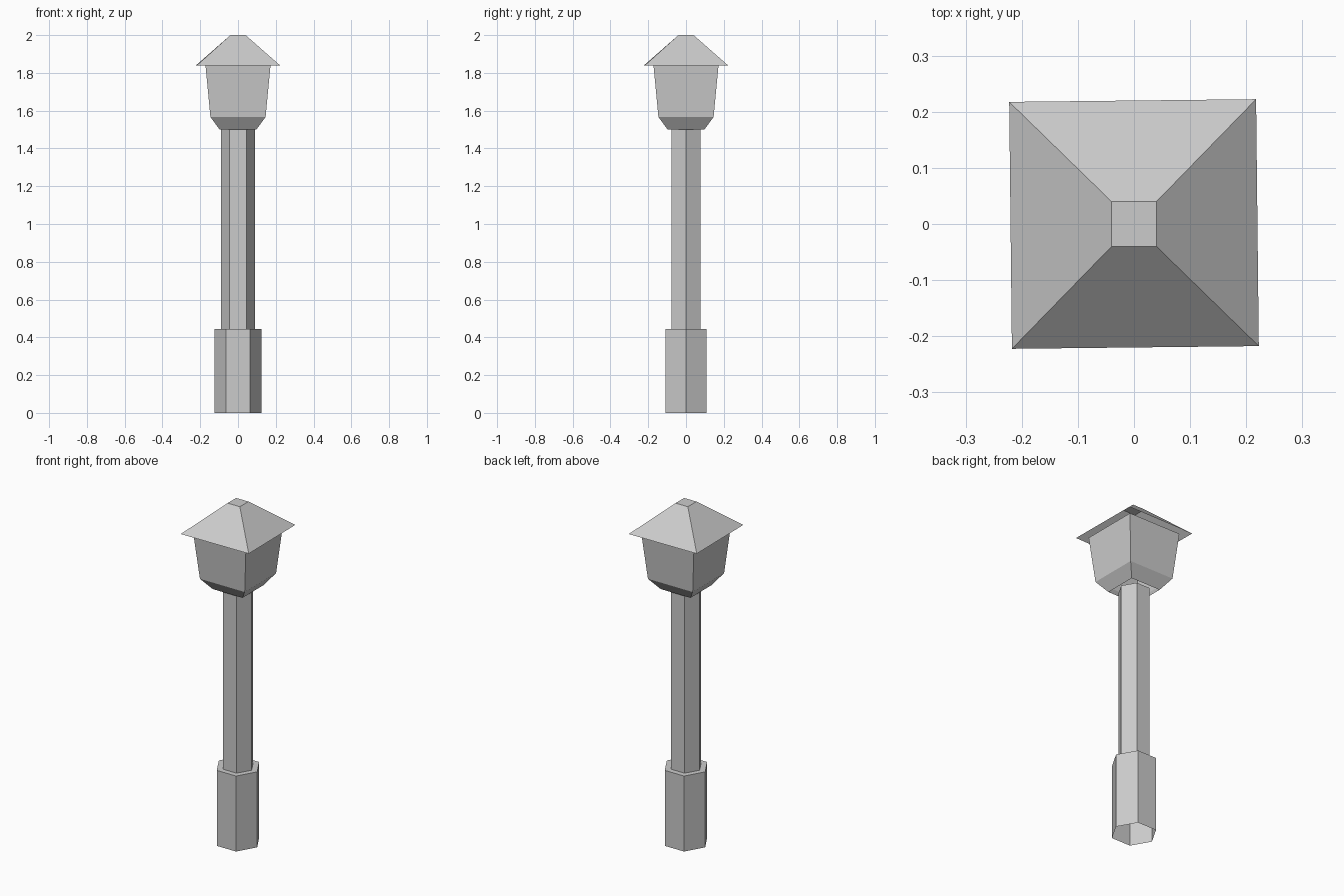
import bpy, bmesh, math

cube = bpy.data.objects.get("Cube")
if cube:
    bpy.data.objects.remove(cube, do_unlink=True)

grey = bpy.data.materials.new("plain_grey")
grey.use_nodes = True
colour = (0.6, 0.6, 0.6, 1)
grey.diffuse_color = colour
grey.node_tree.nodes["Principled BSDF"].inputs["Base Color"].default_value = colour


def shell(name, sides, rings, start=0.0, cap_top=False):
    """Flat-sided open shell; each ring is (corner radius, height, twist)."""
    bm = bmesh.new()
    loops = []
    for radius, z, twist in rings:
        angles = [start + twist + math.tau * i / sides for i in range(sides)]
        loops.append([bm.verts.new((radius * math.cos(a), radius * math.sin(a), z))
                      for a in angles])
    for low, high in zip(loops, loops[1:]):
        for i in range(sides):
            j = (i + 1) % sides
            bm.faces.new((low[i], low[j], high[j], high[i]))
    if cap_top:
        bm.faces.new(loops[-1])
    mesh = bpy.data.meshes.new(name)
    bm.to_mesh(mesh)
    bm.free()
    mesh.materials.append(grey)
    obj = bpy.data.objects.new(name, mesh)
    bpy.context.collection.objects.link(obj)
    return obj


BASE_TOP, POST_TOP, EAVES = 0.445, 1.5, 1.84
POST_R = 0.089
DIAG = math.sqrt(2)  # half width to corner radius of a square

# Hexagonal base with a flat shoulder reaching in to the post
shell("base", 6, [(0.125, 0, 0), (0.125, BASE_TOP, 0), (POST_R, BASE_TOP, 0)])

# Hexagonal post
shell("post", 6, [(POST_R, BASE_TOP, 0), (POST_R, POST_TOP, 0)])

# Square lantern body, flaring upwards from a narrow foot
shell("lantern", 4, [(0.097 * DIAG, POST_TOP, 0), (0.146 * DIAG, 1.566, 0),
                     (0.172 * DIAG, EAVES, 0)], start=math.pi / 4)

# Overhanging roof, open underneath, with very slightly turned eaves
shell("roof", 4, [(0.22 * DIAG, EAVES, 0.011), (0.04 * DIAG, 2, 0)],
      start=math.pi / 4, cap_top=True)
